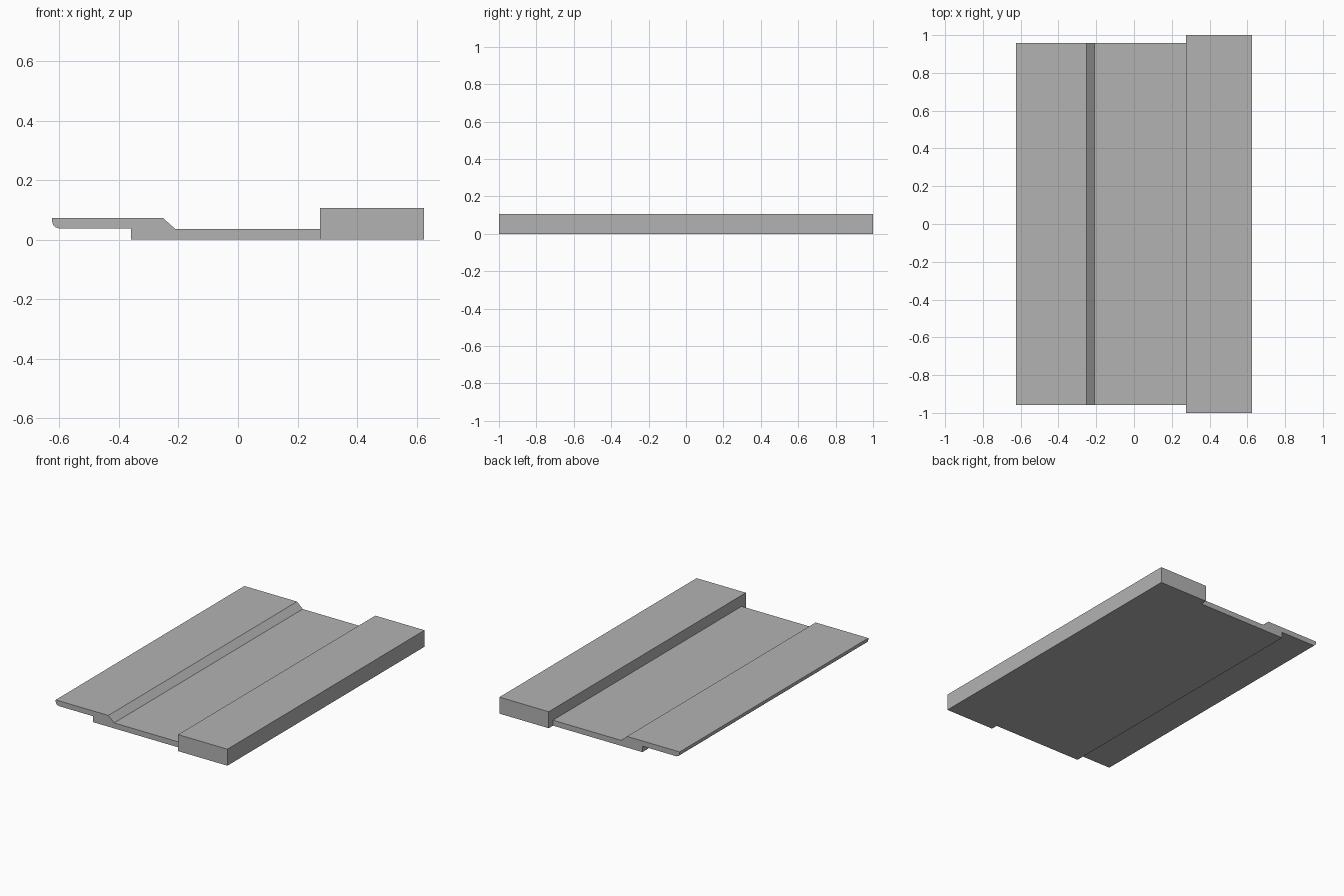
import bpy
import bmesh

cube = bpy.data.objects.get("Cube")
if cube:
    bpy.data.objects.remove(cube, do_unlink=True)

# Single flat grey
grey = bpy.data.materials.new("plain_grey")
grey.use_nodes = True
colour = (0.45, 0.45, 0.45, 1)
grey.diffuse_color = colour
grey.node_tree.nodes["Principled BSDF"].inputs["Base Color"].default_value = colour


def extrude_profile(name, profile, half_length):
    """Sweep an x-z outline along y, centred on y = 0."""
    bm = bmesh.new()
    face = bm.faces.new([bm.verts.new((x, -half_length, z)) for x, z in profile])
    swept = bmesh.ops.extrude_face_region(bm, geom=[face], use_keep_orig=True)
    moved = [v for v in swept["geom"] if isinstance(v, bmesh.types.BMVert)]
    bmesh.ops.translate(bm, verts=moved, vec=(0, 2 * half_length, 0))
    bmesh.ops.recalc_face_normals(bm, faces=bm.faces)
    mesh = bpy.data.meshes.new(name)
    bm.to_mesh(mesh)
    bm.free()
    mesh.materials.append(grey)
    obj = bpy.data.objects.new(name, mesh)
    bpy.context.collection.objects.link(obj)
    return obj


# Stepped board: rounded overhanging lip, bevelled step, thin recessed panel
board = [(-0.625, 0.072), (-0.625, 0.061), (-0.621, 0.049), (-0.614, 0.042),
         (-0.603, 0.038), (-0.36, 0.038), (-0.36, 0), (0.275, 0),
         (0.275, 0.035), (-0.21, 0.035), (-0.251, 0.072)]
extrude_profile("stepped_board", board, 0.957)

# Taller, longer rail along the left side
rail = [(0.275, 0), (0.625, 0), (0.625, 0.106), (0.275, 0.106)]
extrude_profile("side_rail", rail, 1.0)
